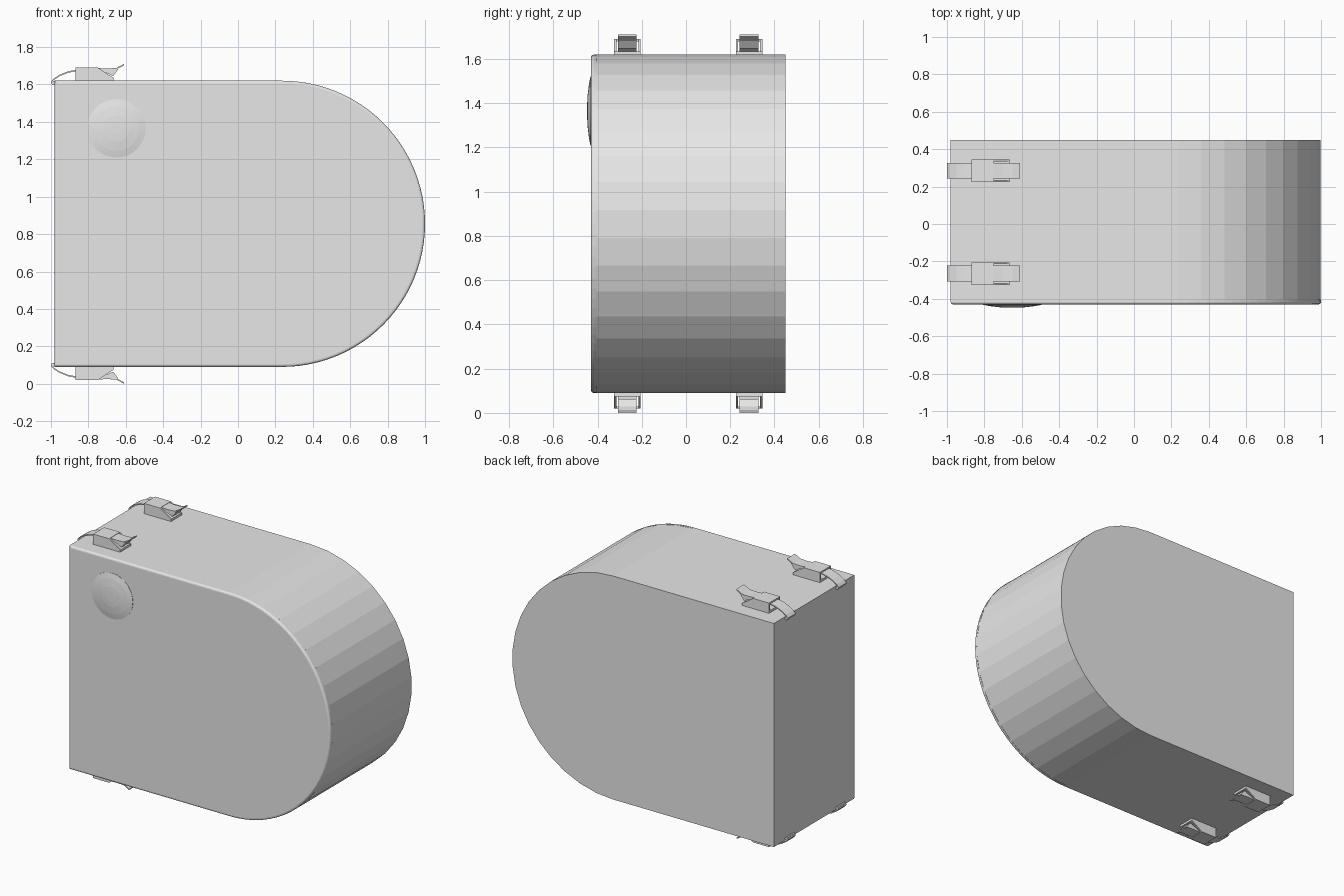
import bpy, bmesh, math
from mathutils import Vector

if "Cube" in bpy.data.objects:
    bpy.data.objects.remove(bpy.data.objects["Cube"], do_unlink=True)

MID = 0.855      # height of the horizontal mirror plane
HALF = 0.765     # half height of the case, also its end radius

grey = bpy.data.materials.new("plain_grey")
grey.use_nodes = True
grey.diffuse_color = (0.8, 0.8, 0.8, 1)
grey.node_tree.nodes["Principled BSDF"].inputs["Base Color"].default_value = (0.8, 0.8, 0.8, 1)


def finish(name, bm):
    bmesh.ops.recalc_face_normals(bm, faces=bm.faces)
    mesh = bpy.data.meshes.new(name)
    bm.to_mesh(mesh)
    bm.free()
    mesh.materials.append(grey)
    obj = bpy.data.objects.new(name, mesh)
    bpy.context.collection.objects.link(obj)
    return obj


def extrude_profile(bm, points, y0, y1):
    """Prism from an x-z outline, running from y0 to y1."""
    face = bm.faces.new([bm.verts.new((x, y0, z)) for x, z in points])
    moved = bmesh.ops.extrude_face_region(bm, geom=[face])["geom"]
    verts = [v for v in moved if isinstance(v, bmesh.types.BMVert)]
    bmesh.ops.translate(bm, verts=verts, vec=(0, y1 - y0, 0))
    return face


def ribbon(path, thick):
    """Closed outline around a path, thickened downwards."""
    return path + [(x, z - thick) for x, z in reversed(path)]


def case_outline(steps):
    cx = 1 - HALF
    arc = [(cx + HALF * math.sin(math.pi * i / steps),
            MID + HALF * math.cos(math.pi * i / steps)) for i in range(steps + 1)]
    return [(-0.98, MID + HALF)] + arc + [(-0.98, MID - HALF)]


# Case body with a round end
bm = bmesh.new()
extrude_profile(bm, case_outline(19), -0.405, 0.45)
finish("case_body", bm)

# Front cover with a softened rim
bm = bmesh.new()
extrude_profile(bm, case_outline(48), -0.43, -0.405)
rim = [e for e in bm.edges if all(v.co.y < -0.42 for v in e.verts)]
bmesh.ops.bevel(bm, geom=rim, offset=0.014, segments=3, profile=0.5, affect='EDGES')
finish("front_cover", bm)

# Shallow domed button
bm = bmesh.new()
rings = []
for r, y in ((0.156, -0.425), (0.156, -0.432), (0.12, -0.439), (0.07, -0.445), (0.03, -0.447)):
    rings.append([bm.verts.new((-0.65 + r * math.cos(a), y, 1.365 + r * math.sin(a)))
                  for a in (math.tau * i / 48 for i in range(48))])
for inner, outer in zip(rings[1:], rings):
    for i in range(48):
        j = (i + 1) % 48
        bm.faces.new((outer[i], outer[j], inner[j], inner[i]))
bm.faces.new(rings[-1])
finish("button", bm)

# Latches: two on top, two mirrored underneath
bracket_wall = [(-0.87, 1.62), (-0.665, 1.62), (-0.665, 1.635), (-0.75, 1.69), (-0.87, 1.69)]
strap_path = [(-1.0, 1.615), (-0.985, 1.632), (-0.95, 1.654), (-0.91, 1.67), (-0.87, 1.678), (-0.80, 1.68)]
lever_path = [(-0.76, 1.688), (-0.70, 1.685), (-0.65, 1.688), (-0.61, 1.71)]


def build_latch(y, upper):
    side = ("back" if y > 0 else "front") + ("_top" if upper else "_bottom")
    parts = {
        "bracket": [(bracket_wall, -0.06, -0.05), (bracket_wall, 0.05, 0.06),
                    ([(-0.87, 1.62), (-0.665, 1.62), (-0.665, 1.635), (-0.87, 1.635)], -0.05, 0.05),
                    ([(-0.87, 1.68), (-0.75, 1.68), (-0.75, 1.69), (-0.87, 1.69)], -0.05, 0.05)],
        "strap": [(ribbon(strap_path, 0.008), -0.042, 0.042)],
        "lever": [(ribbon(lever_path, 0.008), -0.042, 0.042),
                  ([(-0.75, 1.682), (-0.64, 1.682), (-0.665, 1.648), (-0.673, 1.648)], -0.042, 0.042)],
    }
    for part, prisms in parts.items():
        bm = bmesh.new()
        for outline, y0, y1 in prisms:
            extrude_profile(bm, outline, y + y0, y + y1)
        if not upper:
            for v in bm.verts:
                v.co.z = 2 * MID - v.co.z
        finish(f"{side}_latch_{part}", bm)


for y in (0.285, -0.265):
    for upper in (True, False):
        build_latch(y, upper)

# Small hook rods at the case edges, under the strap ends
for z in (MID + HALF - 0.012, MID - HALF + 0.012):
    for y in (0.285, -0.265):
        bm = bmesh.new()
        ring = [(-0.988 + 0.01 * math.cos(a), z + 0.01 * math.sin(a))
                for a in (math.tau * i / 10 for i in range(10))]
        extrude_profile(bm, ring, y - 0.042, y + 0.042)
        finish("hook_rod", bm)
